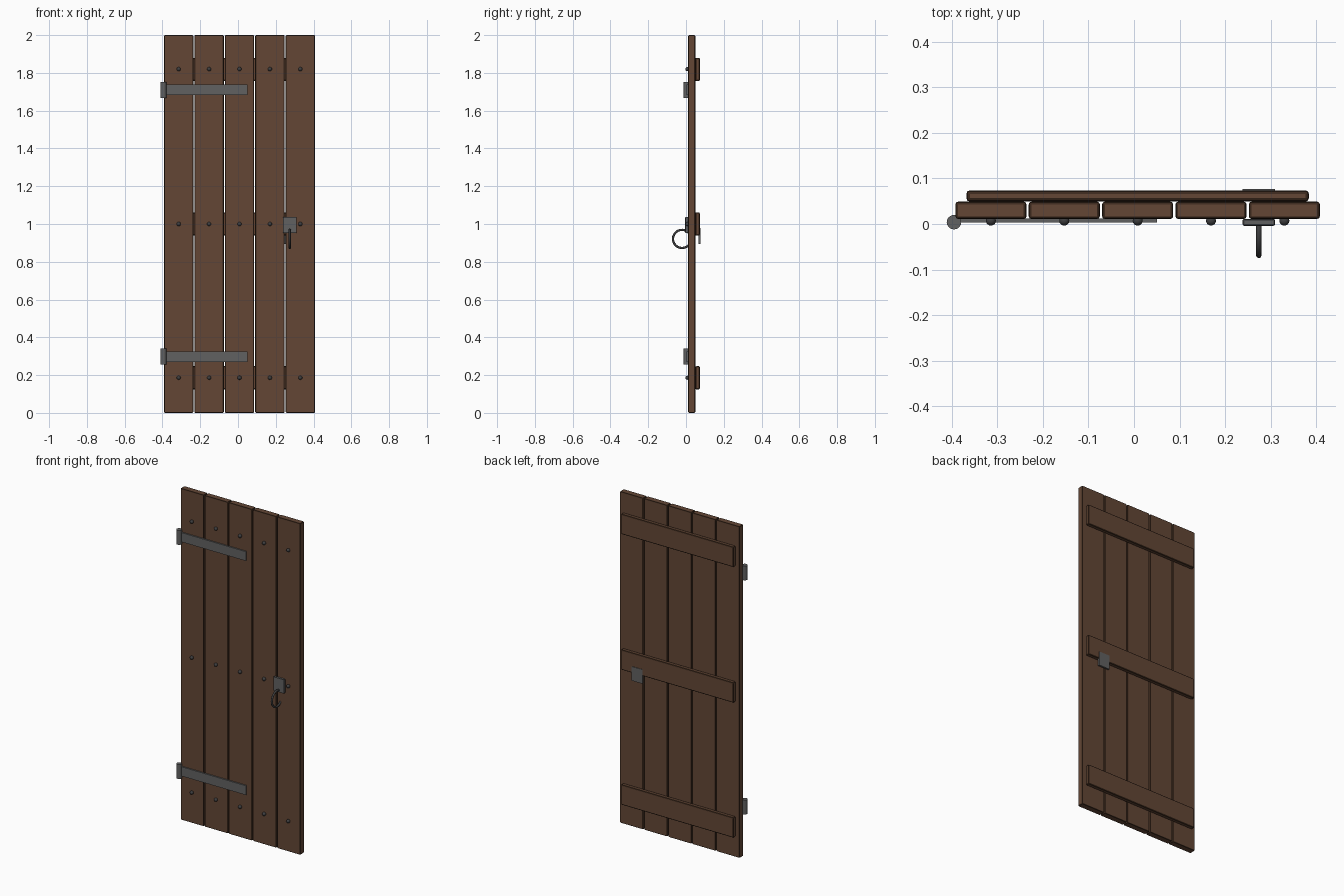
import bpy, bmesh, math
from mathutils import Matrix

if "Cube" in bpy.data.objects:
    bpy.data.objects.remove(bpy.data.objects["Cube"])


def material(name, rgb):
    m = bpy.data.materials.new(name)
    m.diffuse_color = (*rgb, 1)
    m.use_nodes = True
    m.node_tree.nodes["Principled BSDF"].inputs["Base Color"].default_value = m.diffuse_color
    return m


WOOD = material("brown wood", (0.125, 0.062, 0.036))
EDGE = material("dark wood edge", (0.045, 0.022, 0.012))
STEEL = material("grey iron", (0.12, 0.12, 0.12))
DARK = material("dark iron", (0.05, 0.05, 0.052))


def finish(bm, name, mats, smooth=False):
    me = bpy.data.meshes.new(name)
    bmesh.ops.recalc_face_normals(bm, faces=bm.faces)
    for f in bm.faces:
        f.smooth = smooth
    bm.to_mesh(me)
    bm.free()
    for m in mats:
        me.materials.append(m)
    ob = bpy.data.objects.new(name, me)
    bpy.context.collection.objects.link(ob)
    return ob


def box(name, lo, hi, mats, bevel=0.0):
    """Box between two corners; bevel faces take the second material."""
    bm = bmesh.new()
    bmesh.ops.create_cube(bm, size=1)
    for v in bm.verts:
        v.co = [(a + b) / 2 + c * (b - a) for a, b, c in zip(lo, hi, v.co)]
    if bevel:
        bmesh.ops.bevel(bm, geom=bm.edges[:], offset=bevel, segments=2, profile=0.5,
                        affect='EDGES', material=len(mats) - 1)
    return finish(bm, name, mats)


# Five vertical planks
PITCH = 0.161
centres = [0.008 + (i - 2) * PITCH for i in range(5)]
for x in centres:
    box("plank", (x - 0.078, 0.011, 0), (x + 0.078, 0.049, 2), (WOOD, EDGE), 0.006)

# Three battens across the back
for z in (0.186, 1.0, 1.818):
    box("batten", (-0.368, 0.049, z - 0.062), (0.384, 0.074, z + 0.062), (WOOD, EDGE), 0.008)

# Rows of domed nails on the front
for z in (0.186, 1.0, 1.82):
    for x in centres:
        bm = bmesh.new()
        bmesh.ops.create_uvsphere(bm, u_segments=12, v_segments=8, radius=0.011)
        bmesh.ops.transform(bm, matrix=Matrix.Translation((x, 0.007, z))
                            @ Matrix.Rotation(math.pi / 2, 4, 'X')
                            @ Matrix.Diagonal((1, 1, 0.95, 1)), verts=bm.verts)
        finish(bm, "nail", (DARK,), True)

# Hinges: flat strap and upright barrel
for z in (0.298, 1.71):
    box("hinge_strap", (-0.392, 0.003, z - 0.028), (0.05, 0.012, z + 0.028), (STEEL,))
    bm = bmesh.new()
    bmesh.ops.create_cone(bm, cap_ends=True, segments=16, radius1=0.016, radius2=0.016,
                          depth=0.086, matrix=Matrix.Translation((-0.395, 0.004, z)))
    barrel = finish(bm, "hinge_barrel", (STEEL,), True)
    bpy.context.view_layer.objects.active = barrel
    barrel.select_set(True)
    bpy.ops.object.shade_smooth_by_angle(angle=math.radians(40))
    barrel.select_set(False)

# Latch plates, front and back
box("front_latch_plate", (0.238, -0.004, 0.952), (0.31, 0.011, 1.038), (STEEL, DARK), 0.004)
box("back_latch_plate", (0.238, 0.066, 0.895), (0.31, 0.077, 0.98), (STEEL,))

# Pull ring
bpy.ops.mesh.primitive_torus_add(major_segments=32, minor_segments=8, major_radius=0.048,
                                 minor_radius=0.006, location=(0.274, -0.021, 0.921),
                                 rotation=(0, math.pi / 2, 0))
ring = bpy.context.object
ring.name = "pull_ring"
ring.data.materials.append(DARK)
bpy.ops.object.shade_smooth()
